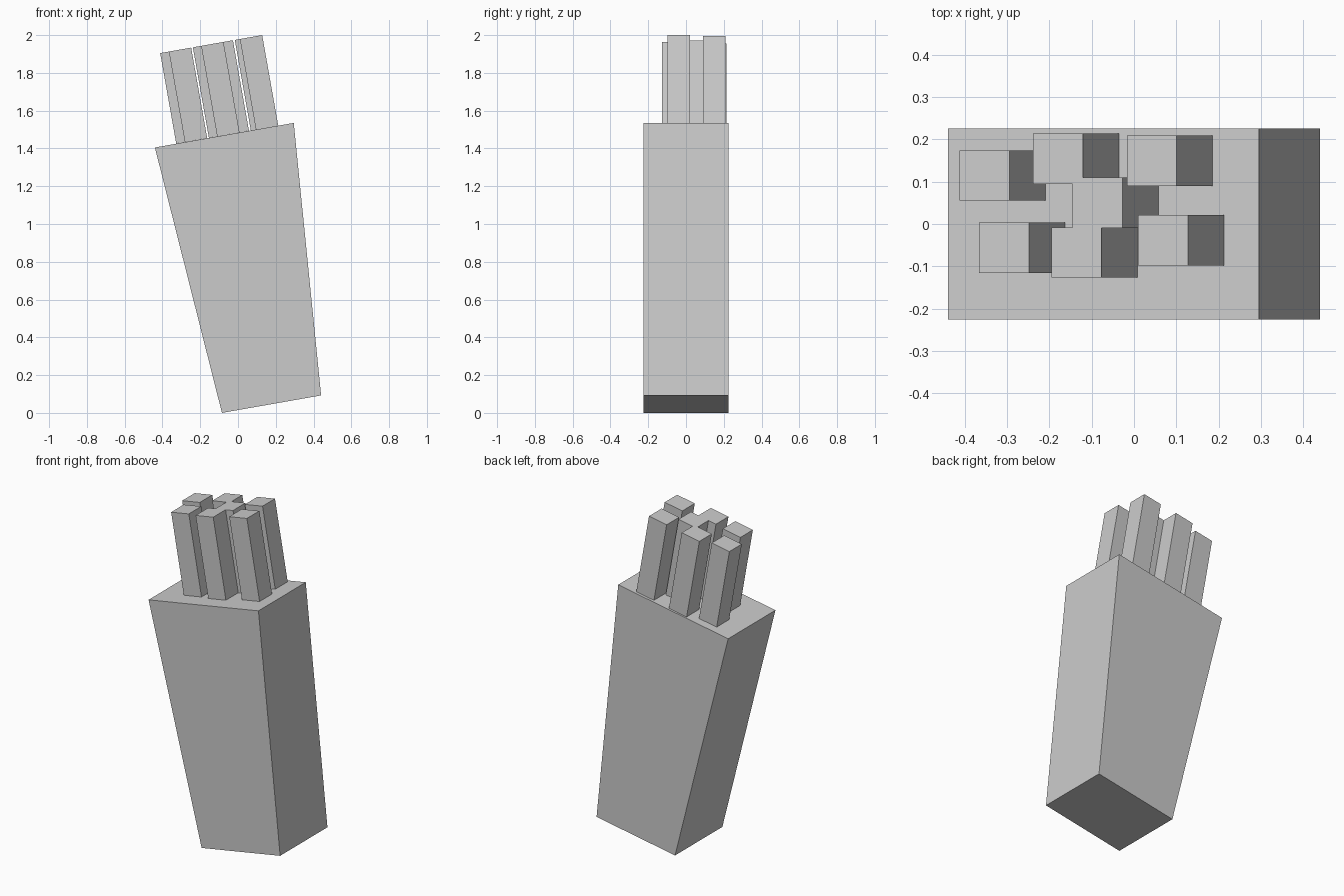
import bpy, bmesh, math

if "Cube" in bpy.data.objects:
    bpy.data.objects.remove(bpy.data.objects["Cube"])

SLOPE = math.tan(math.radians(10))


def prism(name, profile, y0, y1):
    """Extrude an x-z profile (counter-clockwise from the front) from y0 to y1."""
    bm = bmesh.new()
    face = bm.faces.new([bm.verts.new((x, y0, z)) for x, z in profile])
    ext = bmesh.ops.extrude_face_region(bm, geom=[face])
    for v in ext["geom"]:
        if isinstance(v, bmesh.types.BMVert):
            v.co.y = y1
    if face.is_valid is False or len(bm.faces) < len(profile) + 2:
        bmesh.ops.holes_fill(bm, edges=bm.edges)
    bmesh.ops.recalc_face_normals(bm, faces=bm.faces)
    mesh = bpy.data.meshes.new(name)
    bm.to_mesh(mesh)
    bm.free()
    obj = bpy.data.objects.new(name, mesh)
    bpy.context.collection.objects.link(obj)
    return obj


# Leaning, tapered block
prism("knife_block", [(-0.085, 0), (0.44, 0.0926), (0.295, 1.535), (-0.44, 1.405)],
      -0.226, 0.226)

# Square handles: (left x of the top face, front y)
W, SHIFT = 0.118, 0.085
handles = [(-0.412, 0.055), (-0.239, 0.095), (-0.017, 0.090), (-0.145, -0.009),
           (-0.366, -0.116), (-0.195, -0.127), (0.010, -0.098)]


def top_z(x):
    return 2.0 + (x - 0.128) * SLOPE


def base_z(x):
    return 1.535 + (x - 0.295) * SLOPE


for i, (x, y) in enumerate(handles):
    xl, xr = x + SHIFT, x + W + SHIFT
    prism(f"handle_{i + 1}",
          [(xl, base_z(xl)), (xr, base_z(xr)), (x + W, top_z(x + W)), (x, top_z(x))],
          y, y + 0.119)
